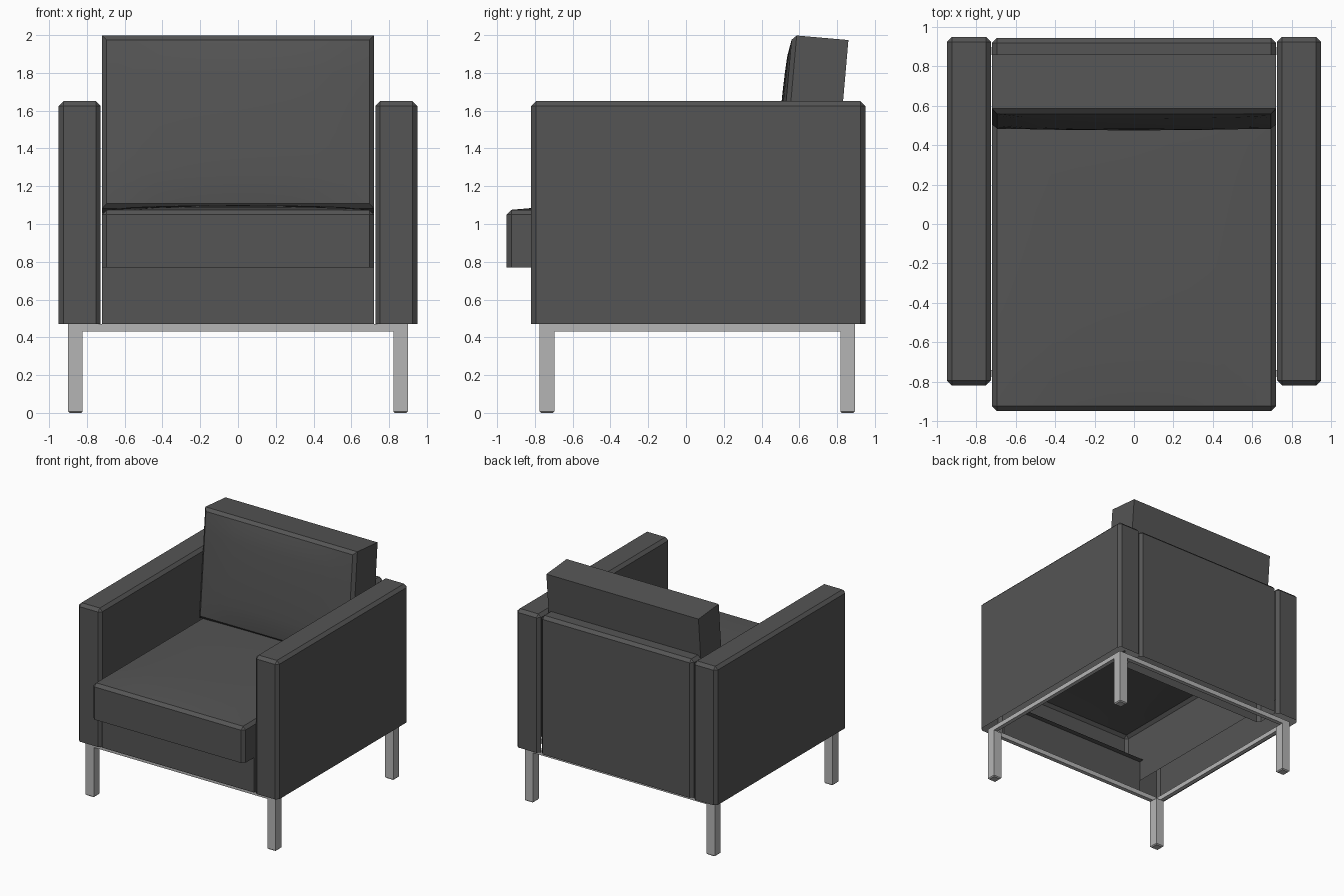
import bpy, bmesh, math
from mathutils import Matrix, Vector

if "Cube" in bpy.data.objects:
    bpy.data.objects.remove(bpy.data.objects["Cube"])


def material(name, value):
    m = bpy.data.materials.new(name)
    m.use_nodes = True
    m.diffuse_color = (value, value, value, 1)
    m.node_tree.nodes["Principled BSDF"].inputs["Base Color"].default_value = m.diffuse_color
    return m


FABRIC = material("charcoal upholstery", 0.09)
METAL = material("light grey metal", 0.46)


def box(lo, hi, bevel=0, keep=None):
    """Box between two corners; chamfers the edges for which keep(edge) holds."""
    bm = bmesh.new()
    lo, hi = Vector(lo), Vector(hi)
    bmesh.ops.create_cube(bm, size=1, matrix=Matrix.Translation((lo + hi) / 2)
                          @ Matrix.Diagonal((*(hi - lo), 1)))
    if bevel:
        edges = [e for e in bm.edges if keep is None or keep(e)]
        bmesh.ops.bevel(bm, geom=edges, offset=bevel, segments=1, affect='EDGES')
    bm.normal_update()
    return bm


def above(z):
    return lambda e: max(v.co.z for v in e.verts) > z + 0.001


def drop_faces(bm, rule):
    bmesh.ops.delete(bm, geom=[f for f in bm.faces if rule(f)], context='FACES')


def cut(bm, point, normal):
    bmesh.ops.bisect_plane(bm, geom=bm.verts[:] + bm.edges[:] + bm.faces[:],
                           plane_co=point, plane_no=normal)
    bm.normal_update()


def crown(bm, direction, height):
    """Puff out the large face that looks in the given direction."""
    d = Vector(direction)
    face = max((f for f in bm.faces if f.normal.dot(d) > 0.99), key=lambda f: f.calc_area())
    mid = face.calc_center_median()
    half = [max(abs(v.co[i] - mid[i]) for v in face.verts) for i in range(3)]
    level = mid.dot(d)
    bmesh.ops.subdivide_edges(bm, edges=face.edges[:], cuts=9, use_grid_fill=True)
    for v in bm.verts:
        if abs(v.co.dot(d) - level) < 0.0001:
            k = 1
            for i in range(3):
                if half[i] > 0.001:
                    k *= max(0, 1 - ((v.co[i] - mid[i]) / half[i]) ** 2)
            v.co += d * height * k ** 0.5


def finish(bm, name, mat, smooth=False):
    mesh = bpy.data.meshes.new(name)
    bm.to_mesh(mesh)
    bm.free()
    ob = bpy.data.objects.new(name, mesh)
    bpy.context.collection.objects.link(ob)
    mesh.materials.append(mat)
    if smooth:
        bpy.ops.object.select_all(action='DESELECT')
        ob.select_set(True)
        bpy.context.view_layer.objects.active = ob
        bpy.ops.object.shade_smooth_by_angle(angle=math.radians(30))
    return ob


BASE, ARM_TOP, SEAT_LOW = 0.47, 1.65, 0.77

# Arms: hollow shells, open underneath
for side, s in (("left", 1), ("right", -1)):
    x = sorted((s * 0.727, s * 0.95))
    bm = box((x[0], -0.82, BASE), (x[1], 0.95, ARM_TOP), 0.025, above(BASE))
    cut(bm, (0, 0, 0.6), (0, 0, 1))
    drop_faces(bm, lambda f: f.normal.z < -0.9 or
               (f.normal.x * s < -0.9 and f.calc_center_median().z < 0.6))
    finish(bm, side + "_arm", FABRIC)

# Back panel, open underneath
bm = box((-0.72, 0.72, BASE), (0.72, 0.945, ARM_TOP), 0.025, above(BASE))
drop_faces(bm, lambda f: f.normal.z < -0.9)
finish(bm, "back_panel", FABRIC)

# Front panel below the seat
finish(box((-0.72, -0.81, BASE), (0.72, -0.785, SEAT_LOW)), "front_panel", FABRIC)

# Seat cushion: crowned top, underside only along the front overhang
bm = box((-0.72, -0.95, SEAT_LOW), (0.72, 0.76, 1.075), 0.025, above(SEAT_LOW))
cut(bm, (0, -0.74, 0), (0, 1, 0))
drop_faces(bm, lambda f: f.normal.z < -0.9 and f.calc_center_median().y > -0.74)
bmesh.ops.dissolve_limit(bm, angle_limit=0.01, verts=bm.verts[:], edges=bm.edges[:])
crown(bm, (0, 0, 1), 0.025)
finish(bm, "seat_cushion", FABRIC, True)

# Back cushion: crowned front, leaning back
bm = box((-0.72, 0, -0.92), (0.72, 0.3, 0), 0.025,
         lambda e: all(v.co.y < 0.01 for v in e.verts))
crown(bm, (0, -1, 0), 0.025)
bm.transform(Matrix.Translation((0, 0.561, 2.0)) @ Matrix.Rotation(math.radians(-5), 4, 'X'))
finish(bm, "back_cushion", FABRIC, True)

# Base frame: four rails and four square legs
X, Y0, Y1, RAIL, LEG, LOW = 0.9, -0.775, 0.895, 0.035, 0.078, 0.43
for name, y in (("front_rail", Y0), ("back_rail", Y1 - RAIL)):
    finish(box((-X, y, LOW), (X, y + RAIL, BASE)), name, METAL)
for side, x in (("left", X - RAIL), ("right", -X)):
    finish(box((x, Y0 + RAIL, LOW), (x + RAIL, Y1 - RAIL, BASE)), side + "_rail", METAL)
for side, x in (("left", X - LEG), ("right", -X)):
    for end, y in (("front", Y0), ("back", Y1 - LEG)):
        bm = box((x, y, 0), (x + LEG, y + LEG, LOW), 0.008,
                 lambda e: all(v.co.z < 0.01 for v in e.verts))
        finish(bm, f"{end}_{side}_leg", METAL)
